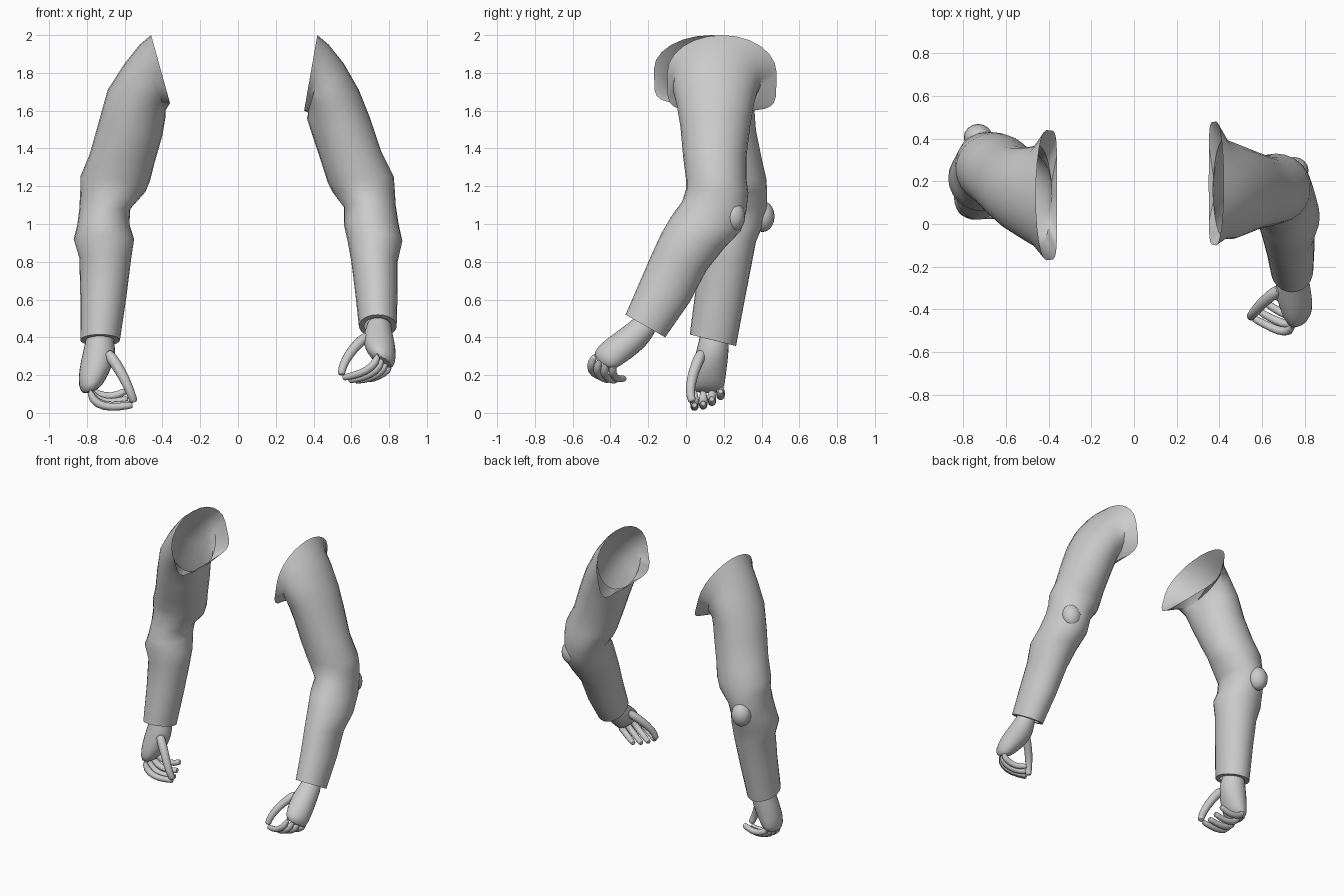
import bpy, bmesh, math
from mathutils import Matrix, Vector

cube = bpy.data.objects.get("Cube")
if cube:
    bpy.data.objects.remove(cube)

grey = bpy.data.materials.new("plain grey")
grey.use_nodes = True
COLOUR = (0.6, 0.6, 0.6, 1)
grey.diffuse_color = COLOUR
grey.node_tree.nodes["Principled BSDF"].inputs["Base Color"].default_value = COLOUR


def loft(name, rings, matrix, side, caps=(False, False), smooth_level=0):
    """Skin a list of equal point rings, moved by matrix and mirrored by side."""
    bm = bmesh.new()
    flip = Matrix.Diagonal((side, 1, 1, 1)) @ matrix
    loops = [[bm.verts.new(flip @ p) for p in ring] for ring in rings]
    n = len(loops[0])
    for a, b in zip(loops, loops[1:]):
        for i in range(n):
            j = (i + 1) % n
            bm.faces.new((a[i], a[j], b[j], b[i]))
    for want, loop in zip(caps, (loops[0], loops[-1])):
        if want:
            bm.faces.new(loop)
    bmesh.ops.recalc_face_normals(bm, faces=bm.faces)
    mesh = bpy.data.meshes.new(name)
    bm.to_mesh(mesh)
    bm.free()
    mesh.materials.append(grey)
    obj = bpy.data.objects.new(name, mesh)
    bpy.context.collection.objects.link(obj)
    if smooth_level:
        obj.modifiers.new("Subdivision", "SUBSURF").levels = smooth_level
        obj.modifiers["Subdivision"].render_levels = smooth_level
    bpy.ops.object.select_all(action="DESELECT")
    obj.select_set(True)
    bpy.context.view_layer.objects.active = obj
    bpy.ops.object.shade_smooth_by_angle(angle=math.radians(50))
    return obj


def section(xi, zi, xo, zo, yf, yb, slope=0, n=24, box=1, scale=1):
    """Oval from inner and outer points (x, z), front and back y, and tilt."""
    c = Vector(((xi + xo) / 2, (yf + yb) / 2, (zi + zo) / 2))
    u = Vector((xo - xi, 0, zo - zi)) * scale / 2
    v = Vector((0, yb - yf, slope * (yb - yf))) * scale / 2
    ring = []
    for i in range(n):
        t = math.tau * i / n
        cs, sn = math.cos(t), math.sin(t)
        if cs < -0.01:
            cs = -abs(cs) ** box
            sn = math.copysign(abs(sn) ** box, sn)
        ring.append(c + u * cs + v * sn)
    return ring


def finger(name, path, radius, matrix, side):
    """Tapered round digit along a path."""
    pts = [Vector(p) for p in path]
    tip = (pts[-1] - pts[-2]).normalized()
    pts.append(pts[-1] + tip * radius * 0.5)
    rings = []
    for k, p in enumerate(pts):
        d = pts[min(k + 1, len(pts) - 1)] - pts[max(k - 1, 0)]
        q = d.to_track_quat("Z", "Y")
        r = radius * (0.6 if k == len(pts) - 1 else 1.1 - 0.08 * k)
        rings.append([p + q @ Vector((r * math.cos(a), r * math.sin(a), 0))
                      for a in (math.tau * i / 8 for i in range(8))])
    loft(name, rings, matrix, side, (True, True), 1)


def sleeve(name, rows, side):
    rings = [section(*row, box=0.35 if k == 0 else 1) for k, row in enumerate(rows)]
    # rolled cuff hem, turned inward
    rings += [section(*rows[-1], scale=s) for s in (0.94, 0.72)]
    loft(name, rings, Matrix(), side)


def elbow(name, centre, side):
    bm = bmesh.new()
    bmesh.ops.create_uvsphere(bm, u_segments=16, v_segments=10, radius=0.075)
    rings = None
    mesh = bpy.data.meshes.new(name)
    bm.to_mesh(mesh)
    bm.free()
    mesh.materials.append(grey)
    mesh.shade_smooth()
    obj = bpy.data.objects.new(name, mesh)
    obj.location = (side * centre[0], centre[1], centre[2])
    obj.scale = (0.9, 0.85, 1.1)
    bpy.context.collection.objects.link(obj)


PALM = [
    (.665, .46, .80, .46, .08, .22), (.66, .40, .805, .40, .07, .23),
    (.64, .33, .825, .32, .05, .23), (.66, .25, .845, .23, .03, .22),
    (.70, .17, .85, .14, .02, .21), (.74, .12, .82, .09, .035, .195),
]


def hand(prefix, matrix, side):
    rings = [section(*row, n=12) for row in PALM]
    loft(prefix + "_palm", rings, matrix, side, (True, True), 1)
    for i, label in enumerate(("index", "middle", "ring", "little")):
        y = 0.045 + 0.046 * i
        lift = 0.012 * i * i / 2
        reach = 0.57 + 0.012 * i
        path = [(.785, y, .18), (.79, y, .10 + lift / 2), (.745, y, .042 + lift),
                (.67, y, .027 + lift), (reach, y, .04 + lift * 1.3)]
        finger(prefix + "_" + label + "_finger", path, 0.027, matrix, side)
    path = [(.70, .09, .33), (.645, .055, .26), (.60, .03, .18), (.57, .02, .11), (.555, .03, .07)]
    finger(prefix + "_thumb", path, 0.032, matrix, side)


# sleeves, from the open shoulder down to the cuff
LEFT = [
    (.35, 1.60, .42, 2.0, -.10, .48), (.37, 1.59, .48, 1.95, -.07, .40),
    (.37, 1.58, .56, 1.85, -.07, .38), (.365, 1.56, .64, 1.71, -.05, .36),
    (.39, 1.48, .70, 1.56, -.03, .34), (.44, 1.33, .76, 1.38, -.015, .32),
    (.475, 1.22, .825, 1.25, 0, .32), (.50, 1.17, .83, 1.18, 0, .33, -.05),
    (.56, 1.09, .835, 1.10, -.02, .32, -.15), (.56, 1.0, .85, 1.0, -.08, .29, -.2),
    (.58, .91, .87, .91, -.13, .20, -.25), (.60, .80, .845, .80, -.18, .11, -.3),
    (.62, .64, .845, .64, -.245, .02, -.4), (.64, .46, .84, .46, -.32, -.11, -.57),
]
RIGHT = [
    (.36, 1.64, .46, 2.0, -.17, .44), (.385, 1.60, .52, 1.95, -.11, .37),
    (.385, 1.59, .60, 1.85, -.08, .36), (.385, 1.56, .69, 1.71, -.04, .36),
    (.40, 1.47, .74, 1.53, 0, .37), (.44, 1.33, .785, 1.37, .05, .40),
    (.465, 1.23, .835, 1.25, .09, .425), (.49, 1.17, .835, 1.18, .10, .43),
    (.57, 1.08, .84, 1.08, .09, .43), (.575, 1.0, .85, 1.0, .07, .41),
    (.55, .92, .87, .92, .06, .37, -.1), (.565, .82, .84, .82, .07, .35, -.15),
    (.59, .62, .835, .62, .05, .31, -.2), (.625, .385, .835, .385, .02, .265, -.25),
]
sleeve("left_sleeve", LEFT, 1)
sleeve("right_sleeve", RIGHT, -1)
elbow("left_elbow", (.75, .25, 1.04), 1)
elbow("right_elbow", (.73, .405, 1.04), -1)

# hands share one shape; the left one is turned with its raised forearm
hand("right", Matrix(), -1)
turn = (Matrix.Translation((.745, -.22, .46))
        @ Matrix.Rotation(math.radians(-38), 4, "X")
        @ Matrix.Rotation(math.radians(-30), 4, "Z")
        @ Matrix.Scale(0.93, 4)
        @ Matrix.Translation((-.73, -.15, -.42)))
hand("left", turn, 1)
